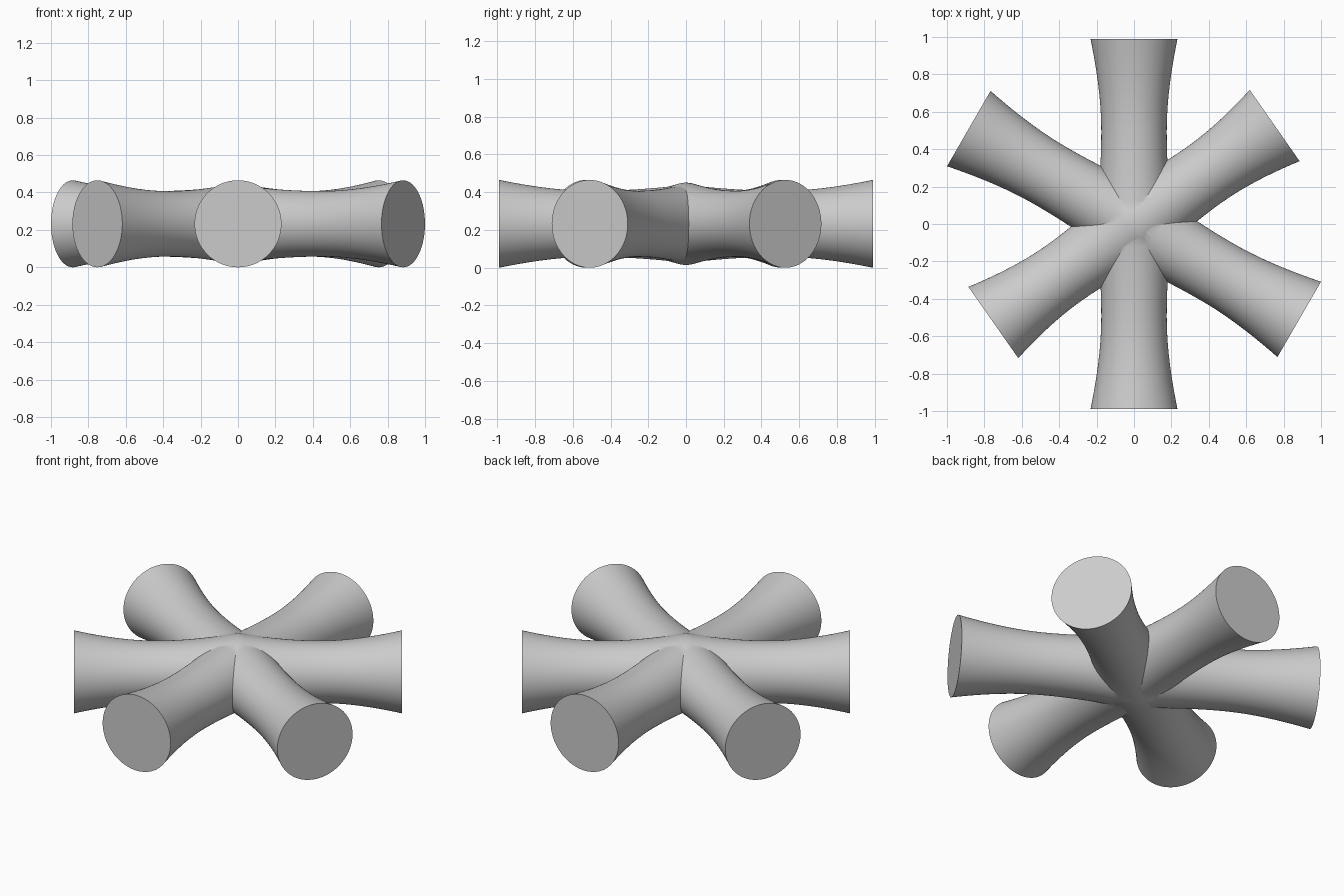
import bpy, bmesh, math
from mathutils import Matrix

if "Cube" in bpy.data.objects:
    bpy.data.objects.remove(bpy.data.objects["Cube"])

SIDES, STEPS = 96, 24
END_R, WAIST_R, MID_Z = 0.2325, 0.175, 0.2325


def radius(t, length, hub_r):
    """Waisted arm: hub_r at the centre, WAIST_R halfway, END_R at the tip."""
    s = 2 * abs(t) / length - 1
    edge = END_R if s > 0 else hub_r
    return math.sqrt(WAIST_R ** 2 + (edge ** 2 - WAIST_R ** 2) * s * s)


def make_bar(name, angle, length, hub_r):
    bm = bmesh.new()
    rings = []
    for i in range(-STEPS, STEPS + 1):
        t = length * i / STEPS
        r = radius(t, length, hub_r)
        rings.append([bm.verts.new((t, r * math.cos(a), r * math.sin(a)))
                      for a in (2 * math.pi * k / SIDES for k in range(SIDES))])
    for a, b in zip(rings, rings[1:]):
        for k in range(SIDES):
            n = (k + 1) % SIDES
            bm.faces.new((a[k], a[n], b[n], b[k]))
    bm.faces.new(rings[0])
    bm.faces.new(rings[-1])
    bm.transform(Matrix.Translation((0, 0, MID_Z)) @ Matrix.Rotation(math.radians(angle), 4, 'Z'))
    bmesh.ops.recalc_face_normals(bm, faces=bm.faces)
    mesh = bpy.data.meshes.new(name)
    bm.to_mesh(mesh)
    bm.free()
    ob = bpy.data.objects.new(name, mesh)
    bpy.context.collection.objects.link(ob)
    return ob


# Three double-ended bars crossing at the hub
hub = make_bar("six_arm_connector", 35, 0.918, 0.218)
others = [make_bar("cross_bar", 150, 1.02, 0.207),
          make_bar("long_bar", 90, 0.99, 0.207)]

# Fuse them into one solid
bpy.context.view_layer.objects.active = hub
hub.select_set(True)
for bar in others:
    mod = hub.modifiers.new("fuse", 'BOOLEAN')
    mod.operation = 'UNION'
    mod.solver = 'EXACT'
    mod.object = bar
    bpy.ops.object.modifier_apply(modifier=mod.name)
    bpy.data.objects.remove(bar)

bpy.ops.object.shade_smooth_by_angle(angle=math.radians(30))
